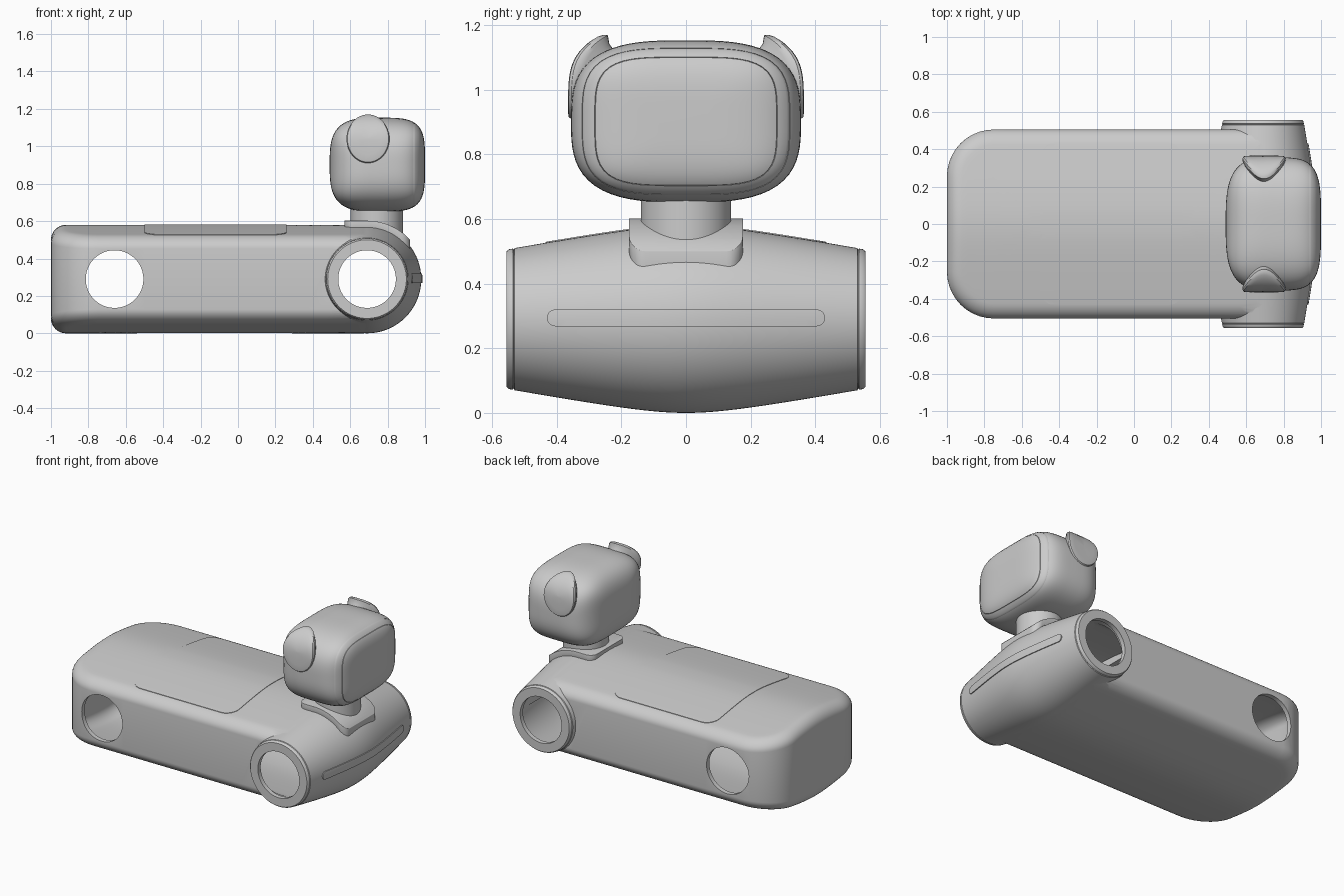
import bpy, bmesh, math

if "Cube" in bpy.data.objects:
    bpy.data.objects.remove(bpy.data.objects["Cube"])

grey = bpy.data.materials.new("light_grey_shell")
grey.use_nodes = True
COLOUR = (0.6, 0.6, 0.6, 1)
grey.diffuse_color = COLOUR
grey.node_tree.nodes["Principled BSDF"].inputs["Base Color"].default_value = COLOUR

AXLE_X, MID_Z = 0.69, 0.29      # barrel axis, also the body's middle height


def loft(name, rings):
    """Skin a list of equal-length point rings and cap both ends."""
    bm = bmesh.new()
    rows = [[bm.verts.new(p) for p in ring] for ring in rings]
    n = len(rows[0])
    for a, b in zip(rows, rows[1:]):
        for k in range(n):
            bm.faces.new((a[k], a[(k + 1) % n], b[(k + 1) % n], b[k]))
    bm.faces.new(rows[0])
    bm.faces.new(rows[-1])
    bmesh.ops.recalc_face_normals(bm, faces=bm.faces)
    mesh = bpy.data.meshes.new(name)
    bm.to_mesh(mesh)
    bm.free()
    mesh.materials.append(grey)
    obj = bpy.data.objects.new(name, mesh)
    bpy.context.collection.objects.link(obj)
    return obj


def activate(obj):
    bpy.ops.object.select_all(action='DESELECT')
    obj.select_set(True)
    bpy.context.view_layer.objects.active = obj


def combine(obj, tool, operation):
    """Apply a boolean and discard the tool."""
    mod = obj.modifiers.new("boolean", 'BOOLEAN')
    mod.operation, mod.object, mod.solver = operation, tool, 'EXACT'
    activate(obj)
    bpy.ops.object.modifier_apply(modifier=mod.name)
    bpy.data.objects.remove(tool)
    return obj


def finish(obj, bevel=0):
    activate(obj)
    if bevel:
        mod = obj.modifiers.new("soft_edges", 'BEVEL')
        mod.width, mod.segments = bevel, 3
        mod.limit_method, mod.angle_limit = 'ANGLE', math.radians(40)
        bpy.ops.object.modifier_apply(modifier=mod.name)
    bpy.ops.object.shade_smooth_by_angle(angle=math.radians(32))


def rounded_rect(u0, u1, v0, v1, r_low, r_high, steps=10, cuts=12):
    """Rounded rectangle; r_low rounds the u0 corners, r_high the u1 corners.
    Straight runs are split into cuts so that they can bend."""
    corners = [(u1, v1, -1, -1, r_high, 0), (u0, v1, 1, -1, r_low, 90),
               (u0, v0, 1, 1, r_low, 180), (u1, v0, -1, 1, r_high, 270)]
    arcs = []
    for u, v, su, sv, r, start in corners:
        angles = [math.radians(start + 90 * k / steps) for k in range(steps + 1)]
        arcs.append([(u + su * r + r * math.cos(a), v + sv * r + r * math.sin(a)) for a in angles])
    out = []
    for arc, following in zip(arcs, arcs[1:] + arcs[:1]):
        (pu, pv), (qu, qv) = arc[-1], following[0]
        out += arc
        out += [(pu + (qu - pu) * k / cuts, pv + (qv - pv) * k / cuts) for k in range(1, cuts)]
    return out


def circle(cx, cz, r, y, n=72):
    return [(cx + r * math.cos(math.tau * k / n), y, cz + r * math.sin(math.tau * k / n))
            for k in range(n)]


def crown(y):
    """Half height of body and barrel: rounded ridge with straight flanks."""
    return 0.32 - math.sqrt(0.0009 + 0.0324 * y * y)


def loaf(name, t):
    """Long crowned body, pulled inward by t."""
    edge = 0.08
    half = [(i, 1) for i in (0.46, 0.42, 0.38, 0.34, 0.3, 0.25, 0.2, 0.15, 0.11)]
    for k in range(9):
        a = math.pi / 2 * k / 8
        half.append((edge * (1 - math.sin(a)), 1 - edge / 0.29 * (1 - math.cos(a))))
    stack = [(i, -h) for i, h in half] + [(i, h) for i, h in reversed(half)]
    rings = []
    for i, h in stack:
        d = i + t
        outline = rounded_rect(-1 + d, 0.75 - d, -0.505 + d, 0.505 - d,
                               max(0.25 - d, 0.004), 0.003)
        rings.append([(x, y, MID_Z + h * (crown(y) - t)) for x, y in outline])
    return loft(name, rings)


def barrel(name, t):
    """Cross barrel that bulges in the middle, pulled inward by t."""
    end = 0.53 if t <= 0 else 0.555 - t
    prof = [(end * k / 20, crown(end * k / 20) - t) for k in range(21)]
    if t <= 0:
        rim = crown(0.54) - t
        prof += [(0.533, rim - 0.003), (0.536, rim), (0.548, rim - 0.002), (0.555, rim - 0.008)]
    prof = [(-y, r) for y, r in reversed(prof[1:])] + prof
    return loft(name, [circle(AXLE_X, MID_Z, r, y) for y, r in prof])


def prism_z(name, outline, z0, z1):
    return loft(name, [[(x, y, z) for x, y in outline] for z in (z0, z1)])


# Hollow body with two pairs of side openings
body = combine(loaf("body", 0), barrel("barrel", 0), 'UNION')
hollow = combine(loaf("hollow", 0.03), barrel("hollow_barrel", 0.03), 'UNION')
combine(body, hollow, 'DIFFERENCE')
for x in (-0.66, AXLE_X):
    combine(body, loft("bore", [circle(x, MID_Z, 0.154, y) for y in (-0.8, 0.8)]), 'DIFFERENCE')
finish(body)

# Top hatch and front slot, thin panels that follow the body
hatch = combine(loaf("top_hatch", -0.003),
                prism_z("cut", rounded_rect(-0.5, 0.26, -0.435, 0.435, 0.08, 0.08), 0.5, 0.7),
                'INTERSECT')
finish(hatch)
slot_outline = rounded_rect(-0.43, 0.43, 0.268, 0.32, 0.0255, 0.0255)
slot_tool = loft("cut", [[(x, y, z) for y, z in slot_outline] for x in (0.9, 1.1)])
finish(combine(barrel("front_slot", -0.006), slot_tool, 'INTERSECT'))

# Saddle collar wrapped over the barrel
arc = [math.radians(90 - 75 * k / 24) for k in range(25)]
section = [(0.4, 0.602)] + [(AXLE_X + 0.312 * math.cos(a), MID_Z + 0.312 * math.sin(a)) for a in arc]
section += [(AXLE_X + 0.275 * math.cos(a), MID_Z + 0.275 * math.sin(a)) for a in reversed(arc)]
section += [(0.4, 0.565)]
collar = loft("neck_collar", [[(x, y, z) for x, z in section] for y in (-0.3, 0.3)])
combine(collar, prism_z("cut", rounded_rect(0.57, 0.92, -0.176, 0.176, 0.05, 0.05), 0.3, 0.8),
        'INTERSECT')
finish(collar, 0.008)

# Neck
neck_outline = [(x, y) for x, _, y in circle(0.742, 0, 0.14, 0)]
finish(prism_z("neck", neck_outline, 0.52, 0.72))

# Head: soft box, rounder at the back, with two fine seams around the face
BACK_POWER, FRONT_POWER = 3.2, 4
back, front = [], []
for k in range(1, 25):
    a = math.pi / 2 * k / 25
    back.append((-math.cos(a) ** (2 / BACK_POWER), math.sin(a) ** (2 / BACK_POWER)))
    front.append((math.cos(a) ** (2 / FRONT_POWER), math.sin(a) ** (2 / FRONT_POWER)))
front.append((0, 1))
for seam in (0.9, 0.79):
    front = [p for p in front if abs(p[1] - seam) > 0.008]
    for ds, dip in ((0.004, 0), (0, 0.015), (-0.004, 0)):
        s = seam + ds
        front.append(((1 - s ** FRONT_POWER) ** (1 / FRONT_POWER) - dip, s))
front.sort(key=lambda p: -p[1])
rings = []
for px, s in back + front:
    power = 3 + 5 * (1 - s)
    ring = []
    for k in range(80):
        c, v = math.cos(math.tau * k / 80), math.sin(math.tau * k / 80)
        r = s * (abs(c) ** power + abs(v) ** power) ** (-1 / power)
        ring.append((0.745 + 0.255 * px, 0.356 * r * c, 0.902 + 0.251 * r * v))
    rings.append(ring)
finish(loft("head", rings))

# Ears: curved oval shells tapering into the head
for side, label in ((1, "left_ear"), (-1, "right_ear")):
    rings = []
    for scale, depth in ((0.05, 0), (0.35, 0), (0.65, 0), (0.85, 0), (0.96, 0.002), (1, 0.01),
                         (0.99, 0.025), (0.93, 0.04), (0.78, 0.07), (0.5, 0.13)):
        ring = []
        for x, _, z in circle(0, 0, scale, 0, 48):
            height = 1.04 + 0.13 * z
            lean = 0.1 * max(0, (height - 0.92) / 0.25) ** 4.5
            ring.append((0.695 + 0.115 * x, side * (0.365 - lean - depth), height))
        rings.append(ring)
    finish(loft(label, rings))
